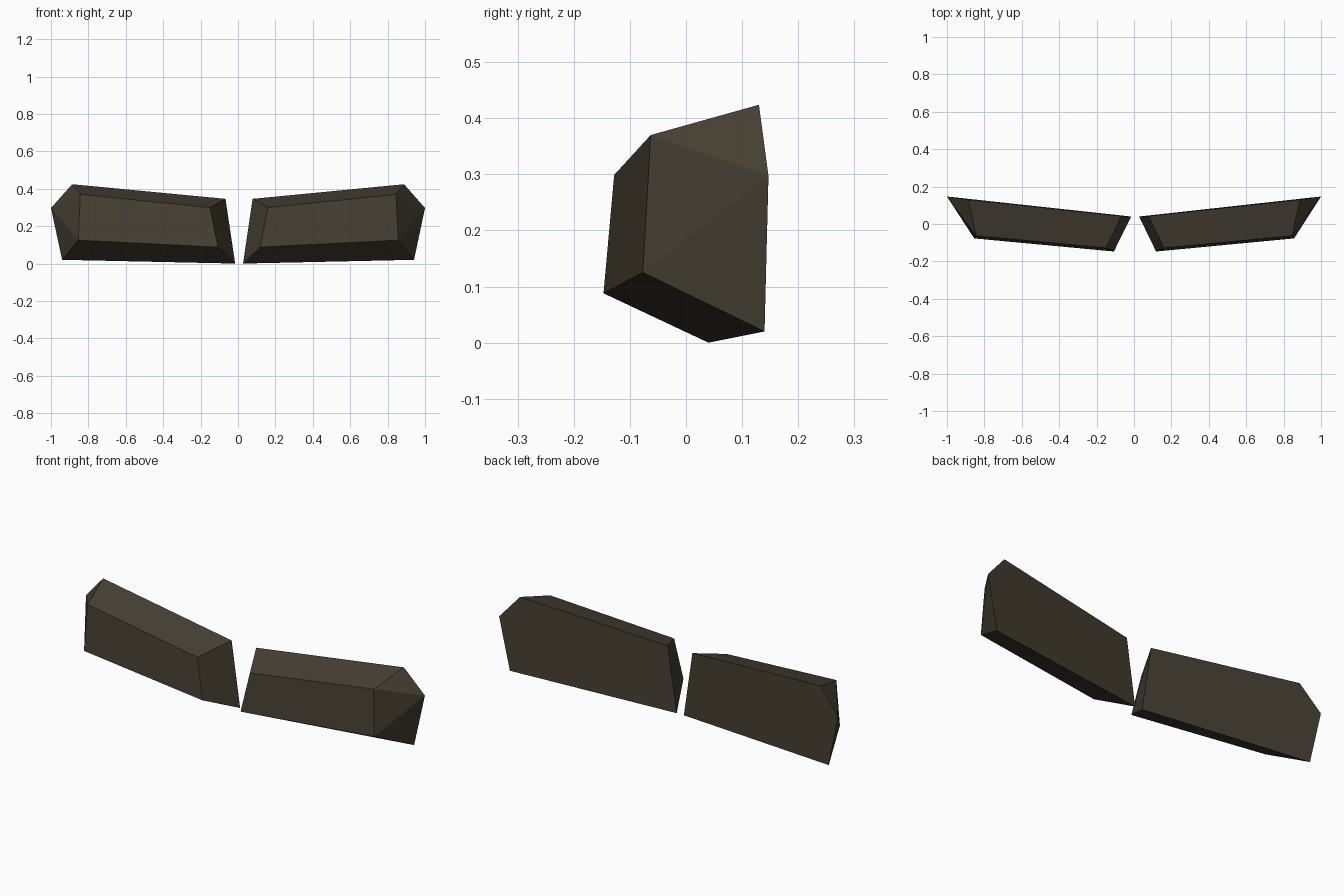
import bpy

if "Cube" in bpy.data.objects:
    bpy.data.objects.remove(bpy.data.objects["Cube"])

mat = bpy.data.materials.new("dark olive brown")
mat.diffuse_color = (0.062, 0.051, 0.033, 1)
mat.use_nodes = True
mat.node_tree.nodes["Principled BSDF"].inputs["Base Color"].default_value = mat.diffuse_color

# one faceted bar: five back corners, then four front corners
CORNERS = [
    (0.888, 0.13, 0.424),    # 0 back top outer
    (1.0, 0.147, 0.297),     # 1 back outer tip
    (0.941, 0.14, 0.02),     # 2 back bottom outer
    (0.027, 0.04, 0.0),      # 3 back bottom inner
    (0.078, 0.042, 0.346),   # 4 back top inner
    (0.845, -0.063, 0.37),   # 5 front top outer
    (0.856, -0.077, 0.125),  # 6 front bottom outer
    (0.118, -0.147, 0.088),  # 7 front bottom inner
    (0.16, -0.128, 0.299),   # 8 front top inner
]
FACES = [
    (0, 1, 2, 3, 4),                  # back
    (5, 8, 7, 6),                     # front
    (0, 4, 8, 5),                     # top
    (2, 6, 7, 3),                     # bottom
    (3, 7, 8, 4),                     # inner end
    (0, 5, 1), (1, 5, 6), (1, 6, 2),  # faceted outer end
]


def bar(name, side, stretch):
    """Bar on one side, stretched from its outer tip towards the middle."""
    verts = [(side * (1 - (1 - x) * stretch), y, z) for x, y, z in CORNERS]
    faces = FACES if side > 0 else [f[::-1] for f in FACES]
    mesh = bpy.data.meshes.new(name)
    mesh.from_pydata(verts, [], faces)
    mesh.materials.append(mat)
    mesh.update()
    obj = bpy.data.objects.new(name, mesh)
    bpy.context.collection.objects.link(obj)


bar("right_bar", 1, 1.0)
bar("left_bar", -1, 1.012)
